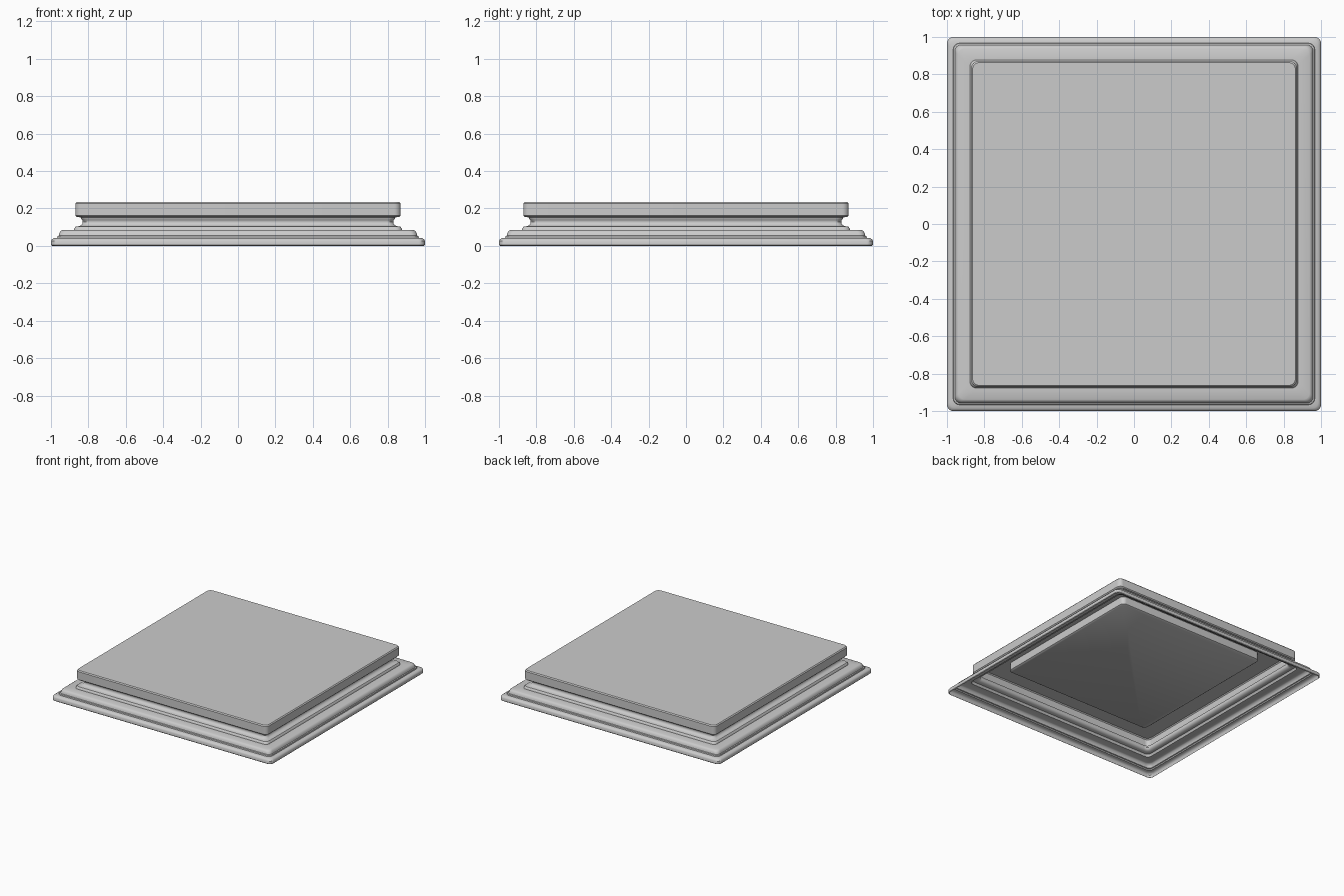
import bpy, bmesh, math

if "Cube" in bpy.data.objects:
    bpy.data.objects.remove(bpy.data.objects["Cube"])

SEG = 6  # segments per rounded corner


def rounded_ring(bm, half, z, rad):
    """Counter-clockwise rounded square of verts."""
    verts = []
    for q in range(4):
        a0 = q * math.pi / 2
        sx = 1 if q in (0, 3) else -1
        sy = 1 if q in (0, 1) else -1
        for i in range(SEG + 1):
            a = a0 + i / SEG * math.pi / 2
            verts.append(bm.verts.new((sx * (half - rad) + rad * math.cos(a),
                                       sy * (half - rad) + rad * math.sin(a), z)))
    return verts


def moulding(name, profile, rad, cap_top=False, cap_bottom=False):
    """Sweep a bottom-to-top (half width, z) profile around a rounded square."""
    bm = bmesh.new()
    rings = [rounded_ring(bm, h, z, rad) for h, z in profile]
    for a, b in zip(rings, rings[1:]):
        n = len(a)
        for i in range(n):
            j = (i + 1) % n
            bm.faces.new((a[i], a[j], b[j], b[i]))
    if cap_top:
        bm.faces.new(rings[-1])
    if cap_bottom:
        bm.faces.new(rings[0][::-1])
    me = bpy.data.meshes.new(name)
    bm.to_mesh(me)
    bm.free()
    ob = bpy.data.objects.new(name, me)
    bpy.context.collection.objects.link(ob)
    bpy.ops.object.select_all(action='DESELECT')
    ob.select_set(True)
    bpy.context.view_layer.objects.active = ob
    bpy.ops.object.shade_smooth_by_angle(angle=math.radians(35))
    return ob


# Concave neck between the base and the slab
neck = []
for i in range(9):
    t = math.pi * i / 8
    neck.append((0.86 - 0.03 * math.sin(t), 0.128 - 0.024 * math.cos(t)))
neck = [(h if z < 0.128 else min(h, 0.84), z) for h, z in neck]

# Hollow stepped shell: foot, second step, ledge, neck, top slab
profile = [
    (0.995, 0.0), (1.0, 0.005), (1.0, 0.026), (0.995, 0.035), (0.985, 0.041),
    (0.967, 0.043), (0.965, 0.052), (0.958, 0.055), (0.955, 0.068),
    (0.948, 0.08), (0.938, 0.085),
    (0.877, 0.085), (0.875, 0.094), (0.868, 0.103),
] + neck + [
    (0.863, 0.155), (0.87, 0.162), (0.87, 0.227), (0.863, 0.235),
]
moulding("plinth_shell", profile, 0.035, cap_top=True)

# Raised panel on the underside of the slab
moulding("underside_panel", [(0.66, 0.165), (0.67, 0.172), (0.67, 0.233)],
         0.035, cap_bottom=True)
